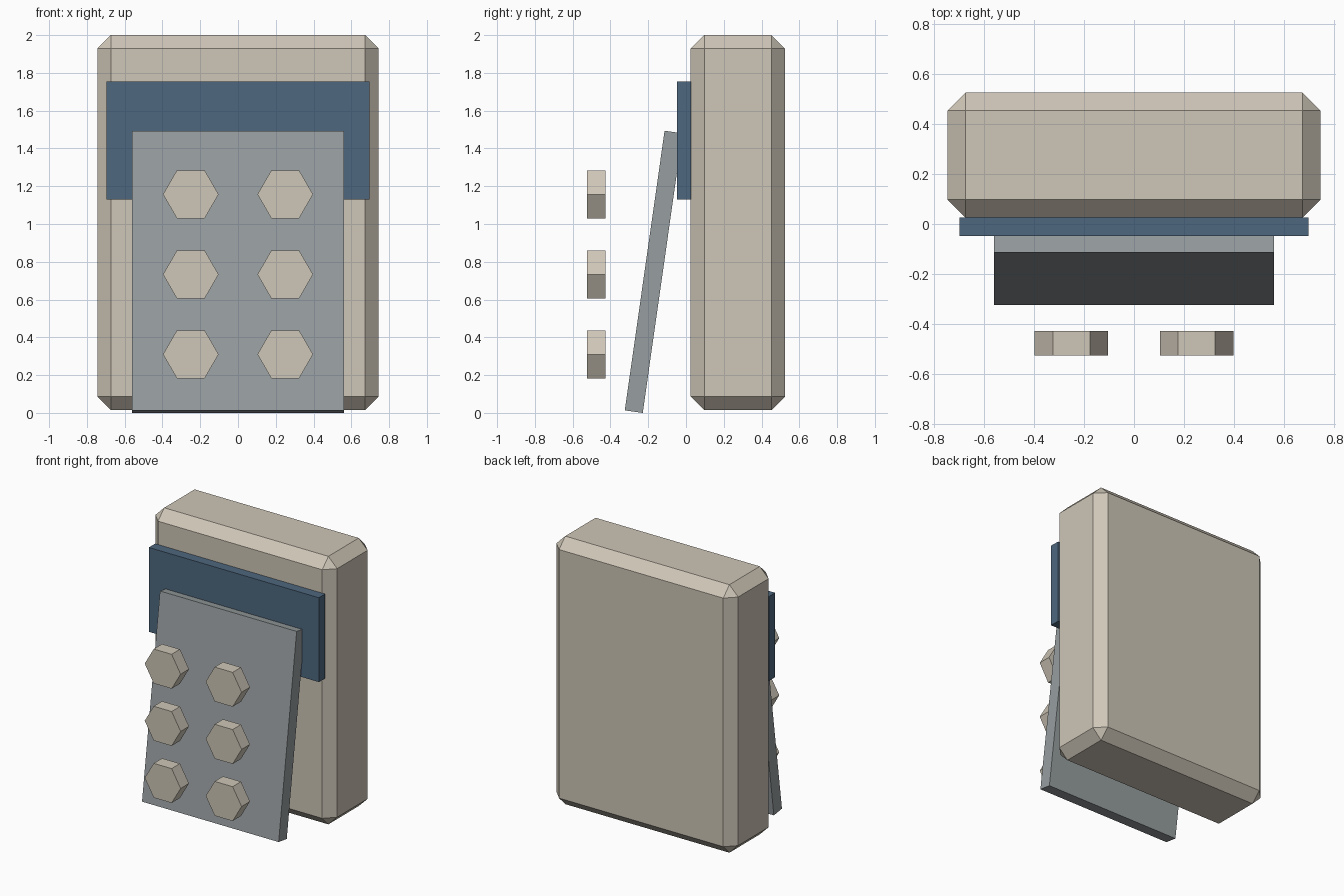
import bpy, bmesh, math
from mathutils import Matrix, Vector

if "Cube" in bpy.data.objects:
    bpy.data.objects.remove(bpy.data.objects["Cube"])


def material(name, rgb):
    m = bpy.data.materials.new(name)
    m.diffuse_color = (*rgb, 1)
    m.use_nodes = True
    m.node_tree.nodes["Principled BSDF"].inputs["Base Color"].default_value = m.diffuse_color
    return m


beige = material("warm_beige", (0.62, 0.565, 0.475))
blue = material("slate_blue", (0.075, 0.136, 0.21))
grey = material("cool_grey", (0.31, 0.34, 0.35))


def finish(bm, name, mat):
    bmesh.ops.recalc_face_normals(bm, faces=bm.faces)
    mesh = bpy.data.meshes.new(name)
    bm.to_mesh(mesh)
    bm.free()
    mesh.materials.append(mat)
    obj = bpy.data.objects.new(name, mesh)
    bpy.context.collection.objects.link(obj)
    return obj


def box(name, lo, hi, mat, chamfer=0):
    lo, hi = Vector(lo), Vector(hi)
    bm = bmesh.new()
    bmesh.ops.create_cube(bm, size=1)
    for v in bm.verts:
        v.co = (lo + hi) / 2 + v.co * (hi - lo)
    if chamfer:
        bmesh.ops.bevel(bm, geom=bm.edges[:], offset=chamfer, segments=1,
                        affect='EDGES', profile=0.5)
    return finish(bm, name, mat)


# Chamfered main body
box("body", (-0.745, 0.025, 0.014), (0.745, 0.525, 2.0), beige, 0.072)

# Screen plate on the upper front
box("screen", (-0.697, -0.048, 1.13), (0.697, 0.026, 1.755), blue)

# Leaning front panel, hinged at its lower front edge
panel = box("front_panel", (-0.56, 0, 0), (0.56, 0.096, 1.495), grey)
panel.data.transform(Matrix.Translation((0, -0.324, 0.0135))
                     @ Matrix.Rotation(math.radians(-8.1), 4, 'X'))

# Six hexagonal buttons floating in front of the panel
for row, z in enumerate((0.31, 0.733, 1.157)):
    for side, x in (("left", -0.25), ("right", 0.25)):
        bm = bmesh.new()
        bmesh.ops.create_cone(bm, cap_ends=True, segments=6, radius1=0.147,
                              radius2=0.147, depth=0.098)
        place = (Matrix.Translation((x, -0.476, z))
                 @ Matrix.Rotation(math.radians(90), 4, 'X')
                 @ Matrix.Rotation(math.radians(30), 4, 'Z'))
        bmesh.ops.transform(bm, matrix=place, verts=bm.verts)
        finish(bm, f"button_{side}_{row + 1}", beige)
